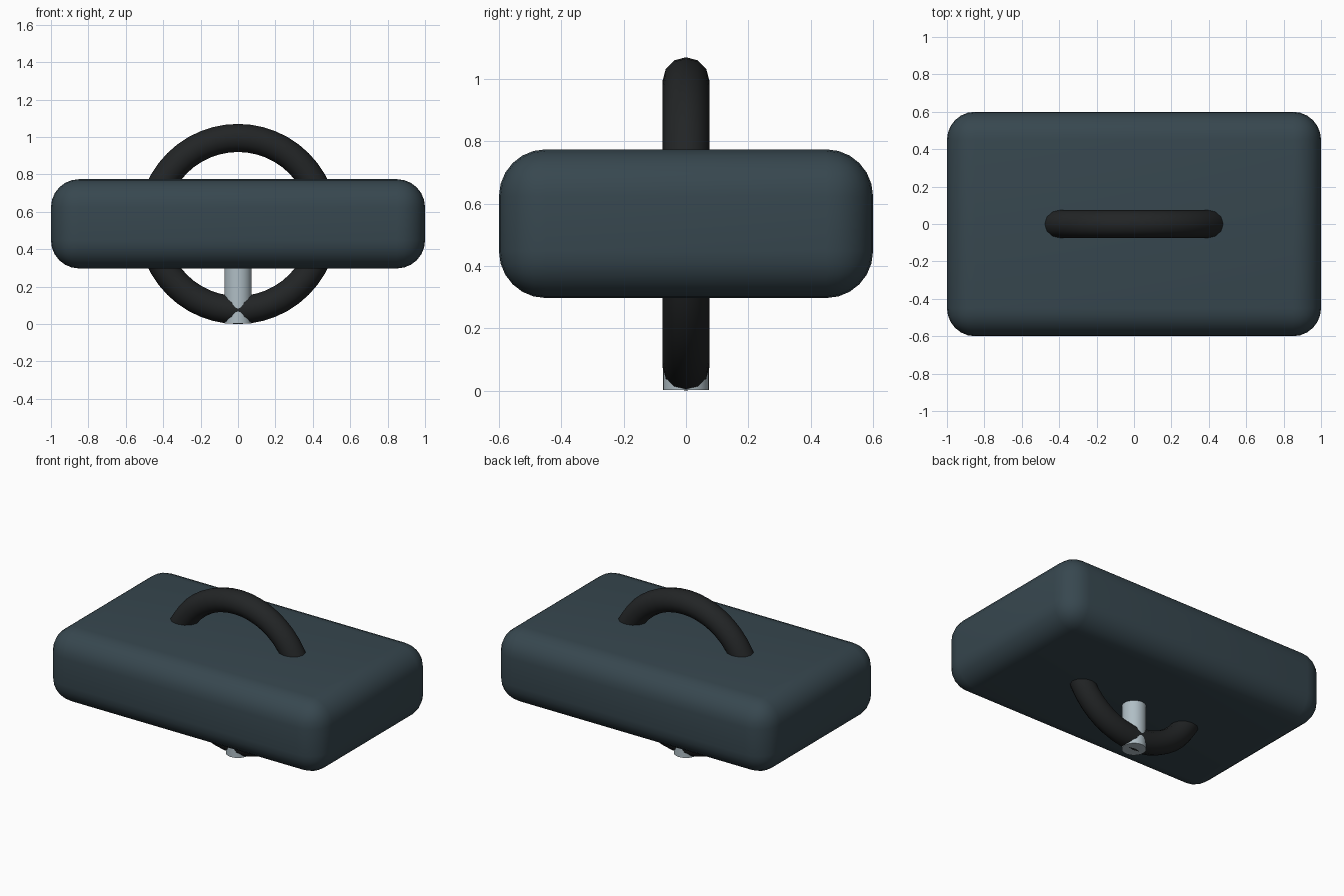
import bpy
from math import radians

if "Cube" in bpy.data.objects:
    bpy.data.objects.remove(bpy.data.objects["Cube"])


def finish(name, color, angle=40):
    """Name, colour and smooth the active object."""
    ob = bpy.context.object
    ob.name = name
    mat = bpy.data.materials.new(name + "_material")
    mat.diffuse_color = (*color, 1)
    mat.use_nodes = True
    mat.node_tree.nodes["Principled BSDF"].inputs["Base Color"].default_value = mat.diffuse_color
    ob.data.materials.append(mat)
    bpy.ops.object.shade_smooth_by_angle(angle=radians(angle))
    return ob


MID_Z = 0.536

# Rounded main case
bpy.ops.mesh.primitive_cube_add(size=1, location=(0, 0, MID_Z))
bpy.context.object.scale = (2.0, 1.2, 0.477)
bpy.ops.object.transform_apply(location=False, rotation=False, scale=True)
bevel = bpy.context.object.modifiers.new("rounding", 'BEVEL')
bevel.width = 0.15
bevel.segments = 6
bpy.ops.object.modifier_apply(modifier=bevel.name)
finish("case", (0.038, 0.063, 0.078))

# Upright ring passing through the case, forming the top handle
bpy.ops.mesh.primitive_torus_add(
    major_segments=48, minor_segments=12, major_radius=0.46, minor_radius=0.075,
    location=(0, 0, MID_Z - 0.001), rotation=(radians(90), 0, 0))
finish("handle_ring", (0.016, 0.018, 0.019))

# Short metal post below the case
bottom, top = 0.003, 0.5
bpy.ops.mesh.primitive_cylinder_add(
    vertices=32, radius=0.073, depth=top - bottom,
    location=(0, 0, (top + bottom) / 2))
finish("bottom_post", (0.434, 0.515, 0.558))
